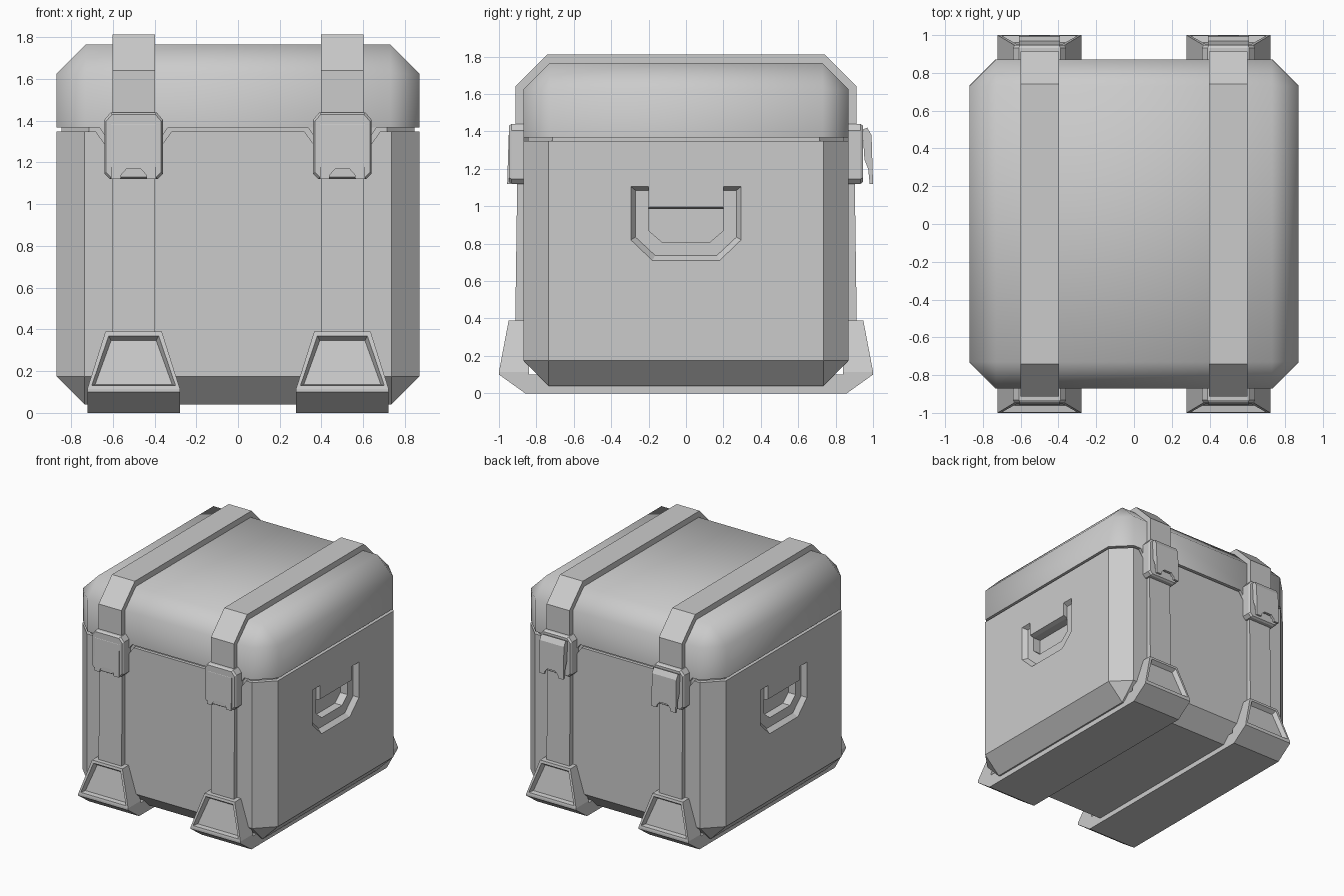
import bpy, bmesh, math
from mathutils import Vector

if "Cube" in bpy.data.objects:
    bpy.data.objects.remove(bpy.data.objects["Cube"])


def finish(name, bm):
    bmesh.ops.recalc_face_normals(bm, faces=bm.faces[:])
    me = bpy.data.meshes.new(name)
    bm.to_mesh(me)
    bm.free()
    ob = bpy.data.objects.new(name, me)
    bpy.context.collection.objects.link(ob)
    return ob


def loft(name, rings):
    """Solid from a list of matching point rings, capped at both ends."""
    bm = bmesh.new()
    vs = [[bm.verts.new(p) for p in r] for r in rings]
    n = len(vs[0])
    for a, b in zip(vs, vs[1:]):
        for i in range(n):
            bm.faces.new((a[i], a[(i + 1) % n], b[(i + 1) % n], b[i]))
    bm.faces.new(vs[0])
    bm.faces.new(vs[-1])
    return finish(name, bm)


def along_x(name, pts, x0, x1):
    return loft(name, [[(x, y, z) for y, z in pts] for x in (x0, x1)])


def along_y(name, pts, y0, y1):
    return loft(name, [[(x, y, z) for x, z in pts] for y in (y0, y1)])


def chamfered_box(name, h, z0, z1, c, keep):
    """Box whose edges, apart from those with both ends at height keep, are chamfered."""
    bm = bmesh.new()
    bmesh.ops.create_cube(bm, size=1)
    for v in bm.verts:
        v.co = Vector((v.co.x * 2 * h, v.co.y * 2 * h, z1 if v.co.z > 0 else z0))
    edges = [e for e in bm.edges if not all(abs(v.co.z - keep) < 1e-4 for v in e.verts)]
    bmesh.ops.bevel(bm, geom=edges, offset=c, segments=1, affect='EDGES', profile=0.5)
    return finish(name, bm)


def cut(ob, cutter):
    m = ob.modifiers.new("cut", 'BOOLEAN')
    m.operation, m.solver, m.object = 'DIFFERENCE', 'EXACT', cutter
    bpy.context.view_layer.objects.active = ob
    bpy.ops.object.modifier_apply(modifier=m.name)
    bpy.data.objects.remove(cutter)


# Main shell, seam core and soft-shaded lid
H = 0.87
body = chamfered_box("body", H, 0.04, 1.348, 0.135, 1.348)
chamfered_box("seam_core", H - 0.025, 1.2, 1.5, 0.13, 1.2)
lid = chamfered_box("lid", H, 1.368, 1.765, 0.14, 1.368)
bpy.ops.object.select_all(action='DESELECT')
lid.select_set(True)
bpy.context.view_layer.objects.active = lid
bpy.ops.object.shade_smooth_by_angle(angle=math.radians(60))

# Side grips: a chamfered U-shaped recess with a deeper finger pocket
U_out = [(-.295, 1.105), (-.2, 1.105), (-.2, .995), (.2, .995), (.2, 1.105),
         (.295, 1.105), (.295, .82), (.18, .71), (-.18, .71), (-.295, .82)]
U_in = [(-.27, 1.085), (-.2, 1.085), (-.2, .985), (.2, .985), (.2, 1.085),
        (.27, 1.085), (.27, .835), (.165, .737), (-.165, .737), (-.27, .835)]
pocket = [(-.2, .985), (.2, .985), (.2, .87), (.13, .81), (-.13, .81), (-.2, .87)]
for s in (-1, 1):
    rings = [[(s * x, y, z) for y, z in p]
             for x, p in ((H + .05, U_out), (H, U_out), (H - .035, U_in))]
    cut(body, loft("grip_cutter", rings))
    cut(body, along_x("pocket_cutter", pocket, s * (H - .02), s * (H - .1)))

# Shapes shared by the four strap positions
base = [(-.11, 1.44), (.11, 1.44), (.14, 1.405), (.14, 1.145), (.115, 1.12),
        (-.115, 1.12), (-.14, 1.145), (-.14, 1.405)]
plate = [(.925, 1.42), (.948, 1.38), (.956, 1.12), (.938, 1.12), (.93, 1.2),
         (.91, 1.25), (.90, 1.41)]
arch = [(-.065, 1.1), (-.06, 1.14), (-.035, 1.168), (.035, 1.168), (.06, 1.14), (.065, 1.1)]

for cx in (-.5, 0.5):
    # Strap over the lid
    half = [(-.912, 1.36), (-.912, 1.64), (-.742, 1.812)]
    along_x("lid_strap", half + [(-y, z) for y, z in reversed(half)], cx - .102, cx + .102)
    # Rail under the box
    along_x("bottom_rail", [(-.86, 0), (.86, 0), (.9, .1), (-.9, .1)], cx - .222, cx + .222)

    for s in (-1, 1):
        # Body strap
        along_x("body_strap", [(s * .84, 1.3), (s * .90, 1.3), (s * .914, .3), (s * .84, .3)],
                cx - .102, cx + .102)

        # Lid tab dipping into a notch in the body behind the latch
        notch = [(cx - .19, 1.36), (cx + .19, 1.36), (cx + .14, 1.29), (cx - .14, 1.29)]
        cut(body, along_y("notch_cutter", notch, s * .845, s * .9))
        tab = [(cx - .17, 1.375), (cx + .17, 1.375), (cx + .125, 1.31), (cx - .125, 1.31)]
        along_y("lid_tab", tab, s * .83, s * H)

        # Latch base
        loft("latch_base", [[(cx + x * k, s * y, 1.28 + (z - 1.28) * k) for x, z in base]
                            for y, k in ((.85, 1), (.933, 1), (.947, .94))])

        # Latch plate; those at the back stand open a little
        off = 0.044 if s > 0 else 0
        p = along_x("latch_plate", [(s * (y + off), z) for y, z in plate], cx - .108, cx + .108)
        cut(p, along_y("arch_cutter", [(cx + x, z) for x, z in arch], s * .8, s * 1.1))

        # Foot with a sunken trapezoid panel
        prof = [(.86, 0, .222), (1, .1, .222), (1, .115, .222), (.948, .39, .135)]
        bm = bmesh.new()
        front = [[bm.verts.new((cx + d * w, s * y, z)) for d in (-1, 1)] for y, z, w in prof]
        back = [[bm.verts.new((cx + d * w, s * .84, z)) for d in (-1, 1)] for y, z, w in prof]
        for i in range(3):
            f = bm.faces.new((front[i][0], front[i][1], front[i + 1][1], front[i + 1][0]))
            bm.faces.new((back[i][0], back[i][1], back[i + 1][1], back[i + 1][0]))
            for k in (0, 1):
                bm.faces.new((front[i][k], front[i + 1][k], back[i + 1][k], back[i][k]))
        for i in (0, 3):
            bm.faces.new((front[i][0], front[i][1], back[i][1], back[i][0]))
        bmesh.ops.recalc_face_normals(bm, faces=bm.faces[:])
        bmesh.ops.inset_individual(bm, faces=[f], thickness=.026)
        bmesh.ops.inset_individual(bm, faces=[f], thickness=.02, depth=-.035)
        finish("foot", bm)
